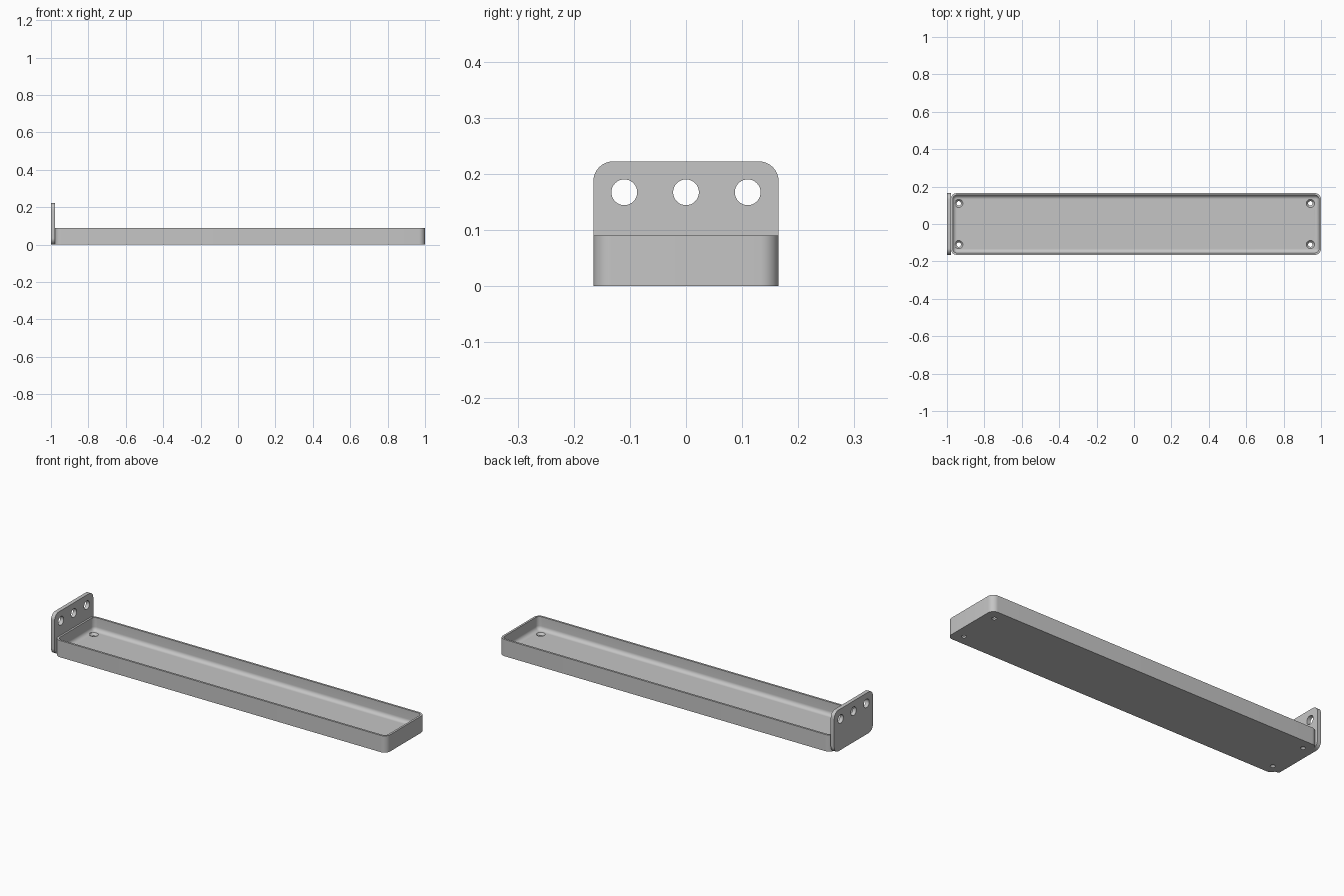
import bpy, bmesh
from math import cos, sin, pi, radians
from mathutils import Matrix, Vector

if "Cube" in bpy.data.objects:
    bpy.data.objects.remove(bpy.data.objects["Cube"], do_unlink=True)

# One flat grey for everything
grey = bpy.data.materials.new("plain grey")
grey.use_nodes = True
color = (0.56, 0.56, 0.56, 1)
grey.diffuse_color = color
grey.node_tree.nodes["Principled BSDF"].inputs["Base Color"].default_value = color

HALF_W = 0.165
TRAY_LEFT, TRAY_RIGHT = -0.98, 1.0
TRAY_H, FLOOR, WALL = 0.09, 0.02, 0.011
CORNER = 0.033
PLATE_H = 0.222


def rounded_rect(hx, hy, r, steps=10):
    """Outline of a rounded rectangle, counter-clockwise."""
    pts = []
    for i, (sx, sy) in enumerate([(1, 1), (-1, 1), (-1, -1), (1, -1)]):
        for k in range(steps + 1):
            a = (i + k / steps) * pi / 2
            pts.append((sx * (hx - r) + r * cos(a), sy * (hy - r) + r * sin(a)))
    return pts


def loft(name, rings):
    """Skin a list of (outline, z) rings and cap both ends."""
    bm = bmesh.new()
    loops = [[bm.verts.new((x, y, z)) for x, y in pts] for pts, z in rings]
    n = len(loops[0])
    for a, b in zip(loops, loops[1:]):
        for i in range(n):
            j = (i + 1) % n
            bm.faces.new((a[i], a[j], b[j], b[i]))
    bm.faces.new(loops[0][::-1])
    bm.faces.new(loops[-1])
    bmesh.ops.recalc_face_normals(bm, faces=bm.faces)
    mesh = bpy.data.meshes.new(name)
    bm.to_mesh(mesh)
    bm.free()
    mesh.materials.append(grey)
    obj = bpy.data.objects.new(name, mesh)
    bpy.context.collection.objects.link(obj)
    return obj


def circle(r, n=32):
    return [(r * cos(2 * pi * i / n), r * sin(2 * pi * i / n)) for i in range(n)]


def drill(obj, cutters):
    """Cut the holes, bake the result, then shade smooth with sharp edges."""
    for c in cutters:
        c.hide_render = True
        mod = obj.modifiers.new("hole", "BOOLEAN")
        mod.operation, mod.solver, mod.object = "DIFFERENCE", "EXACT", c
    graph = bpy.context.evaluated_depsgraph_get()
    graph.update()
    mesh = bpy.data.meshes.new_from_object(obj.evaluated_get(graph))
    obj.modifiers.clear()
    obj.data = mesh
    for c in cutters:
        bpy.data.objects.remove(c, do_unlink=True)
    mesh.shade_smooth()
    mesh.set_sharp_from_angle(angle=radians(30))


# Tray: outer shell, thin rim, then the cavity with a filleted floor edge
hx = (TRAY_RIGHT - TRAY_LEFT) / 2
mid = (TRAY_RIGHT + TRAY_LEFT) / 2


def tray_ring(inset, z):
    return rounded_rect(hx - inset, HALF_W - inset, CORNER - inset), z


FILLET = 0.021
rings = [tray_ring(0, 0), tray_ring(0, TRAY_H), tray_ring(WALL, TRAY_H)]
for k in range(9):
    a = k / 8 * pi / 2
    rings.append(tray_ring(WALL + FILLET * (1 - cos(a)), FLOOR + FILLET * (1 - sin(a))))
tray = loft("tray", rings)
tray.data.transform(Matrix.Translation((mid, 0, 0)))

# Countersunk screw holes in the tray floor
screws = []
for sx in (-1, 1):
    for sy in (-1, 1):
        c = loft("screw_hole_cutter", [(circle(0.012), -0.02), (circle(0.012), 0.008),
                                       (circle(0.022), FLOOR), (circle(0.022), FLOOR + 0.02)])
        c.data.transform(Matrix.Translation((mid - 0.007 + sx * 0.94, sy * 0.11, 0)))
        screws.append(c)
drill(tray, screws)

# Upright end plate, drawn flat and turned to face along x
turn = Matrix(((0, 0, 1, 0), (1, 0, 0, 0), (0, 1, 0, 0), (0, 0, 0, 1)))
outline = rounded_rect(HALF_W, PLATE_H / 2, 0.035)
plate = loft("end_plate", [(outline, -1.0), (outline, TRAY_LEFT + 0.001)])
plate.data.transform(Matrix.Translation((0, 0, PLATE_H / 2)) @ turn)

# Three mounting holes along the top of the plate
mounts = []
for y in (-0.11, 0, 0.11):
    c = loft("mount_hole_cutter", [(circle(0.023), -1.05), (circle(0.023), -0.9)])
    c.data.transform(Matrix.Translation((0, y, 0.167)) @ turn)
    mounts.append(c)
drill(plate, mounts)
